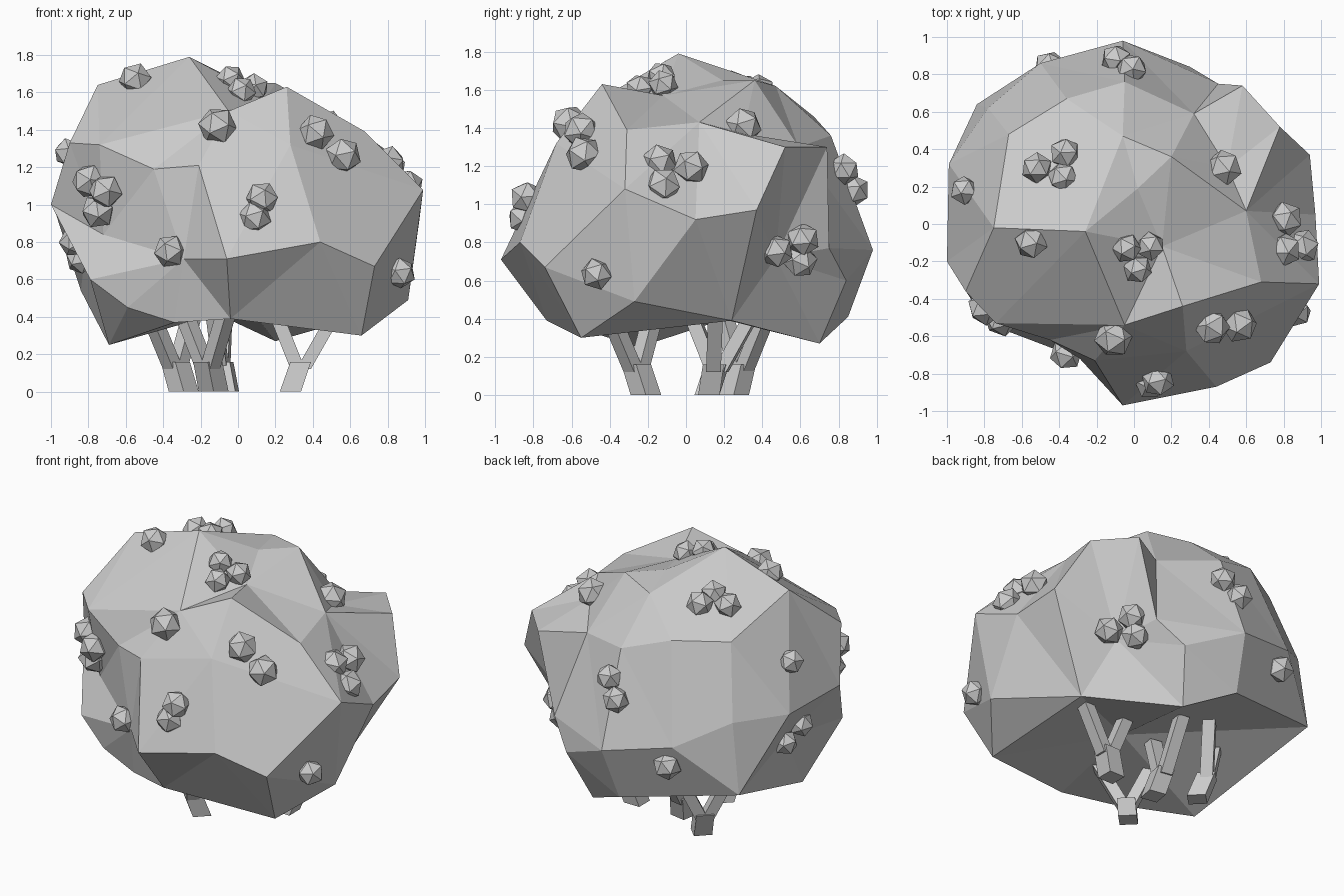
import bpy, bmesh, math, random
from mathutils import Vector, Matrix
from mathutils.bvhtree import BVHTree

if "Cube" in bpy.data.objects:
    bpy.data.objects.remove(bpy.data.objects["Cube"])

random.seed(4)
grey = bpy.data.materials.new("plain grey")
grey.diffuse_color = (0.6, 0.6, 0.6, 1)
grey.use_nodes = True
grey.node_tree.nodes["Principled BSDF"].inputs["Base Color"].default_value = grey.diffuse_color


def finish(bm, name):
    bmesh.ops.recalc_face_normals(bm, faces=bm.faces)
    me = bpy.data.meshes.new(name)
    bm.to_mesh(me)
    bm.free()
    me.materials.append(grey)
    ob = bpy.data.objects.new(name, me)
    bpy.context.collection.objects.link(ob)
    return ob


# Foliage: faceted skin stretched over the main corners, connected by direction
corners = [
    # crown
    (-.26, -.04, 1.79), (.26, -.44, 1.63), (-.05, -.54, 1.5),
    (.02, .19, 1.65), (.2, .36, 1.65), (.60, .07, 1.43), (.32, .59, 1.30),
    (.5, .3, 1.37), (.15, -.12, 1.57), (-.75, -.02, 1.64), (-.67, .48, 1.46),
    (-.36, .67, 1.46), (-.06, .47, 1.62), (-.05, .76, 1.36),
    # upper sides
    (.58, .74, 1.30), (.78, .52, 1.30), (.68, -.31, 1.39), (.28, -.68, 1.32),
    (-.21, -.73, 1.21), (-.45, -.62, 1.19), (-.74, -.53, 1.32), (-.9, -.36, 1.33),
    # widest ring
    (.99, -.32, 1.08), (.97, .05, .92), (.94, .37, .97), (.45, .75, .77),
    (-.06, .98, .76), (-.5, .86, .85), (-.78, .62, 1.0), (-.99, .32, 1.0),
    (-1.0, -.2, 1.0), (-.72, -.43, .84), (-.29, -.72, .71), (-.06, -.97, .71),
    (.44, -.87, .80), (.73, -.74, .67), (-.82, .12, .72),
    # lower rim, with the recess at the back right
    (.53, .47, .72), (.3, .84, .60), (.91, -.27, .49), (.66, -.55, .30),
    (-.04, -.73, .39), (-.34, -.62, .37), (-.59, -.58, .45), (-.79, -.53, .60),
    (-.69, -.25, .25), (-.84, .64, .54), (-.1, .85, .41), (.2, .7, .27),
    (.62, .24, .39)]
centre = Vector((0, 0, .9))
bm = bmesh.new()
verts = [bm.verts.new((Vector(c) - centre).normalized()) for c in corners]
# hollow underside
verts.append(bm.verts.new((0, 0, -1)))
corners.append((.05, -.05, .46))
bmesh.ops.convex_hull(bm, input=verts)
for v, c in zip(verts, corners):
    v.co = c
bm.normal_update()
surface = BVHTree.FromBMesh(bm)
finish(bm, "foliage")

# Berries: singles, pairs and triples seated on the foliage
clusters = [
    (.105, [(-.11, -.61, 1.42)]),
    (.10, [(.44, -.58, 1.41), (.58, -.56, 1.28)]),
    (.09, [(.13, -.85, 1.04), (.09, -.85, .93)]),
    (.095, [(-.82, -.47, 1.12), (-.71, -.51, 1.07), (-.77, -.48, .96)]),
    (.09, [(-.38, -.72, .75)]),
    (.085, [(.89, -.48, .63)]),
    (.08, [(-.04, -.13, 1.67), (.1, -.12, 1.65), (.03, -.25, 1.63)]),
    (.09, [(-.55, -.1, 1.67)]),
    (.085, [(-.37, .38, 1.6), (-.52, .3, 1.6), (-.38, .25, 1.62)]),
    (.10, [(.48, .3, 1.41)]),
    (.08, [(-.91, .18, 1.28)]),
    (.095, [(.80, -.14, 1.22), (.82, .03, 1.2), (.9, -.12, 1.1)]),
    (.09, [(.62, .53, .74), (.55, .62, .81), (.54, .62, .67)]),
    (.085, [(0, .85, 1.19), (-.1, .9, 1.08)]),
    (.09, [(-.45, .84, .71)]),
    (.08, [(-.86, .15, .70), (-.88, .04, .80)])]
bm = bmesh.new()
for radius, spots in clusters:
    for spot in spots:
        hit, normal, _, _ = surface.find_nearest(Vector(spot))
        spin = Matrix.Rotation(random.uniform(0, 6), 4, 'Z') @ \
            Matrix.Rotation(random.uniform(0, 6), 4, 'X')
        # keep the read-off place unless it sinks into or floats off the skin
        depth = (Vector(spot) - hit).dot(normal)
        seat = Vector(spot) + normal * (max(-.015, min(.02, depth)) - depth)
        bmesh.ops.create_icosphere(bm, subdivisions=1, radius=radius,
                                   matrix=Matrix.Translation(seat) @ spin)
finish(bm, "berries")


# Stems: square trunks, each leaning outward and forking in two
def limb(bm, path):
    rings = []
    for x, y, z, h, a in path:
        rings.append([bm.verts.new((x + h * math.cos(a + k * math.pi / 2),
                                    y + h * math.sin(a + k * math.pi / 2), z))
                      for k in range(4)])
    for lo, hi in zip(rings, rings[1:]):
        for k in range(4):
            bm.faces.new((lo[k], lo[(k + 1) % 4], hi[(k + 1) % 4], hi[k]))
    bm.faces.new(rings[0][::-1])
    bm.faces.new(rings[-1])


bm = bmesh.new()
for x, y, fork in [(.28, .12, 0), (-.13, -.21, -45), (-.06, .11, 80), (-.29, .25, 45)]:
    base = Vector((x, y))
    lean = base.normalized() * .06
    top = base + lean
    f = math.radians(fork)
    side = Vector((math.cos(f), math.sin(f)))
    a = f + math.pi / 4
    limb(bm, [(*base, 0, .08, a), (*top, .16, .078, a)])
    for s in (-1, 1):
        start = top + side * s * .015
        end = top + lean * .5 + side * s * .17
        limb(bm, [(*start, .12, .055, a), (*end, .44, .055, a)])
finish(bm, "stems")
